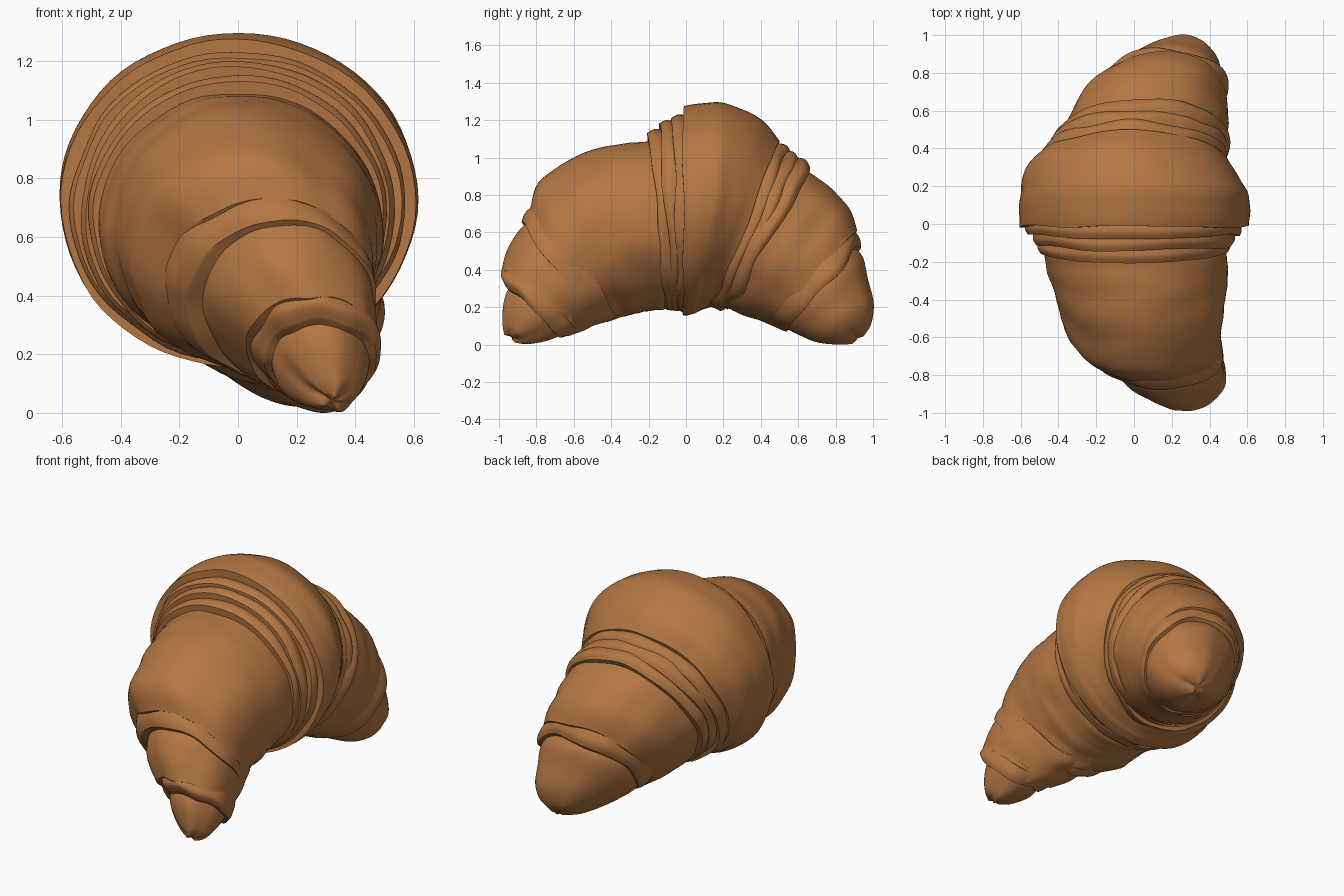
import bpy, bmesh, math
from mathutils import Vector, noise

crust = bpy.data.materials.new("baked_crust")
crust.diffuse_color = (0.46, 0.185, 0.057, 1)

SEG = 72      # points around each section
STEPS = 7     # sections between two key rings


def catmull(rings, i, t):
    """Smoothly blend the key rings around interval i."""
    p = [rings[min(max(i + k, 0), len(rings) - 1)] for k in (-1, 0, 1, 2)]
    return [0.5 * (2 * b + (c - a) * t + (2 * a - 5 * b + 4 * c - d) * t * t
                   + (3 * b - a - 3 * c + d) * t ** 3) for a, b, c, d in zip(*p)]


def layer(name, rings, seed, wrinkle=0.016):
    """Loft one dough layer. A ring is top y, top z, bottom y, bottom z, centre x, half width."""
    secs = [catmull(rings, i, j / STEPS) for i in range(len(rings) - 1) for j in range(STEPS)]
    secs.append(list(rings[-1]))
    n = len(secs)
    # rounded lips: extra inset rings at both ends
    plan = [(0, 0.86), (0, 0.965)] + [(k, 1.0) for k in range(n)] + [(n - 1, 0.965), (n - 1, 0.86)]
    bm = bmesh.new()
    loops = []
    for k, s in plan:
        yt, zt, yb, zb, xc, xw = secs[k]
        mid = Vector((xc, (yt + yb) / 2, (zt + zb) / 2))
        half = Vector((0, (yt - yb) / 2, (zt - zb) / 2))
        side = Vector((xw, 0, 0))
        axis = half.cross(Vector((1, 0, 0))).normalized()
        loop = []
        for a in range(SEG):
            ang = 2 * math.pi * a / SEG
            c, d = math.cos(ang), math.sin(ang)
            travel = mid.y * 9
            # folds run around the roll, lumps are broader
            fold = noise.noise(Vector((c * 1.1, travel * 1.5, d * 1.1 + seed * 7)))
            lump = noise.noise(Vector((c * 2.6 + seed * 3, travel * 0.4, d * 2.6)))
            wave = noise.noise(Vector((c * 1.3, d * 1.3, seed * 5 + 2)))
            r = s + wrinkle / max(xw, 0.2) * (0.6 * fold + 0.7 * lump)
            p = mid + (side * c + half * d) * r + axis * wave * 0.03
            p.z = max(p.z, 0.0)
            loop.append(bm.verts.new(p))
        loops.append(loop)
    for A, B in zip(loops, loops[1:]):
        for a in range(SEG):
            b = (a + 1) % SEG
            bm.faces.new((A[a], A[b], B[b], B[a]))
    for L in (loops[0], loops[-1]):
        centre = bm.verts.new(sum((v.co for v in L), Vector()) / SEG)
        for a in range(SEG):
            bm.faces.new((L[a], L[(a + 1) % SEG], centre))
    bmesh.ops.recalc_face_normals(bm, faces=bm.faces[:])
    me = bpy.data.meshes.new(name)
    bm.to_mesh(me)
    bm.free()
    me.materials.append(crust)
    ob = bpy.data.objects.new(name, me)
    bpy.context.collection.objects.link(ob)
    bpy.ops.object.select_all(action='DESELECT')
    ob.select_set(True)
    bpy.context.view_layer.objects.active = ob
    bpy.ops.object.shade_smooth_by_angle(angle=math.radians(40))


# front horn, from the nub back to the middle
layer("front_tip", [
    (-0.960, 0.07, -0.905, 0.015, 0.32, 0.035),
    (-0.970, 0.13, -0.84, 0.005, 0.31, 0.095),
    (-0.965, 0.24, -0.74, 0.02, 0.285, 0.15),
    (-0.93, 0.32, -0.64, 0.06, 0.28, 0.17),
    (-0.84, 0.36, -0.56, 0.10, 0.27, 0.17)], 1, 0.006)
layer("front_tip_fold", [
    (-0.965, 0.325, -0.67, 0.03, 0.28, 0.19),
    (-0.985, 0.38, -0.63, 0.045, 0.27, 0.215),
    (-0.94, 0.43, -0.57, 0.07, 0.25, 0.225)], 2, 0.012)
layer("front_small_roll", [
    (-0.985, 0.40, -0.62, 0.05, 0.25, 0.225),
    (-0.95, 0.52, -0.54, 0.08, 0.20, 0.27),
    (-0.86, 0.65, -0.44, 0.12, 0.16, 0.30),
    (-0.75, 0.70, -0.36, 0.16, 0.13, 0.31)], 3, 0.012)
layer("front_roll_fold", [
    (-0.885, 0.655, -0.48, 0.105, 0.15, 0.325),
    (-0.865, 0.70, -0.45, 0.115, 0.125, 0.345),
    (-0.81, 0.76, -0.40, 0.14, 0.10, 0.355)], 4)
layer("front_large_roll", [
    (-0.845, 0.73, -0.43, 0.125, 0.11, 0.355),
    (-0.78, 0.88, -0.36, 0.145, 0.05, 0.41),
    (-0.51, 1.035, -0.25, 0.17, 0.035, 0.45),
    (-0.24, 1.09, -0.13, 0.19, 0.01, 0.48),
    (-0.10, 1.09, -0.06, 0.22, 0.0, 0.47)], 5)

# stepped bands in front of the middle
for i, (y, top, w) in enumerate([(-0.20, 1.145, 0.50), (-0.135, 1.19, 0.53), (-0.075, 1.225, 0.56)]):
    layer(f"front_band_{i + 1}", [
        (y, top - 0.01, y * 0.6, 0.19, 0.0, w - 0.005),
        (y + 0.04, top + 0.01, y * 0.6 + 0.02, 0.18, 0.0, w + 0.01),
        (y + 0.10, top, y * 0.6 + 0.05, 0.18, 0.0, w)], 6 + i)

# widest roll in the middle
layer("middle_roll", [
    (-0.02, 1.275, -0.015, 0.155, 0.0, 0.605),
    (0.08, 1.295, 0.03, 0.165, 0.0, 0.615),
    (0.23, 1.285, 0.07, 0.185, 0.0, 0.605),
    (0.40, 1.20, 0.12, 0.20, -0.025, 0.56),
    (0.49, 1.09, 0.16, 0.21, -0.01, 0.505)], 10, 0.012)

# stepped bands behind the middle
for i, (y, z, yb, x, w) in enumerate([(0.55, 1.035, 0.19, 0.0, 0.49), (0.61, 0.995, 0.23, 0.02, 0.475),
                                      (0.665, 0.955, 0.26, 0.04, 0.465)]):
    layer(f"back_band_{i + 1}", [
        (y - 0.12, z + 0.05, yb - 0.07, 0.21, x - 0.02, w),
        (y - 0.03, z + 0.03, yb - 0.02, 0.19, x, w + 0.005),
        (y, z - 0.01, yb, 0.18, x, w - 0.015)], 11 + i)

# back horn
layer("back_large_roll", [
    (0.52, 0.97, 0.20, 0.22, 0.04, 0.43),
    (0.68, 0.91, 0.28, 0.17, 0.06, 0.435),
    (0.85, 0.755, 0.40, 0.13, 0.10, 0.395),
    (0.91, 0.62, 0.48, 0.10, 0.14, 0.35)], 15)
layer("back_roll_fold", [
    (0.84, 0.68, 0.42, 0.13, 0.12, 0.35),
    (0.92, 0.58, 0.50, 0.09, 0.15, 0.345),
    (0.93, 0.52, 0.53, 0.08, 0.165, 0.325)], 16)
layer("back_tip", [
    (0.86, 0.56, 0.46, 0.14, 0.15, 0.31),
    (0.935, 0.48, 0.54, 0.08, 0.17, 0.305),
    (0.965, 0.36, 0.61, 0.045, 0.20, 0.265),
    (0.995, 0.23, 0.70, 0.015, 0.24, 0.205),
    (0.985, 0.12, 0.80, 0.005, 0.26, 0.13),
    (0.945, 0.055, 0.88, 0.01, 0.27, 0.04)], 17, 0.008)
